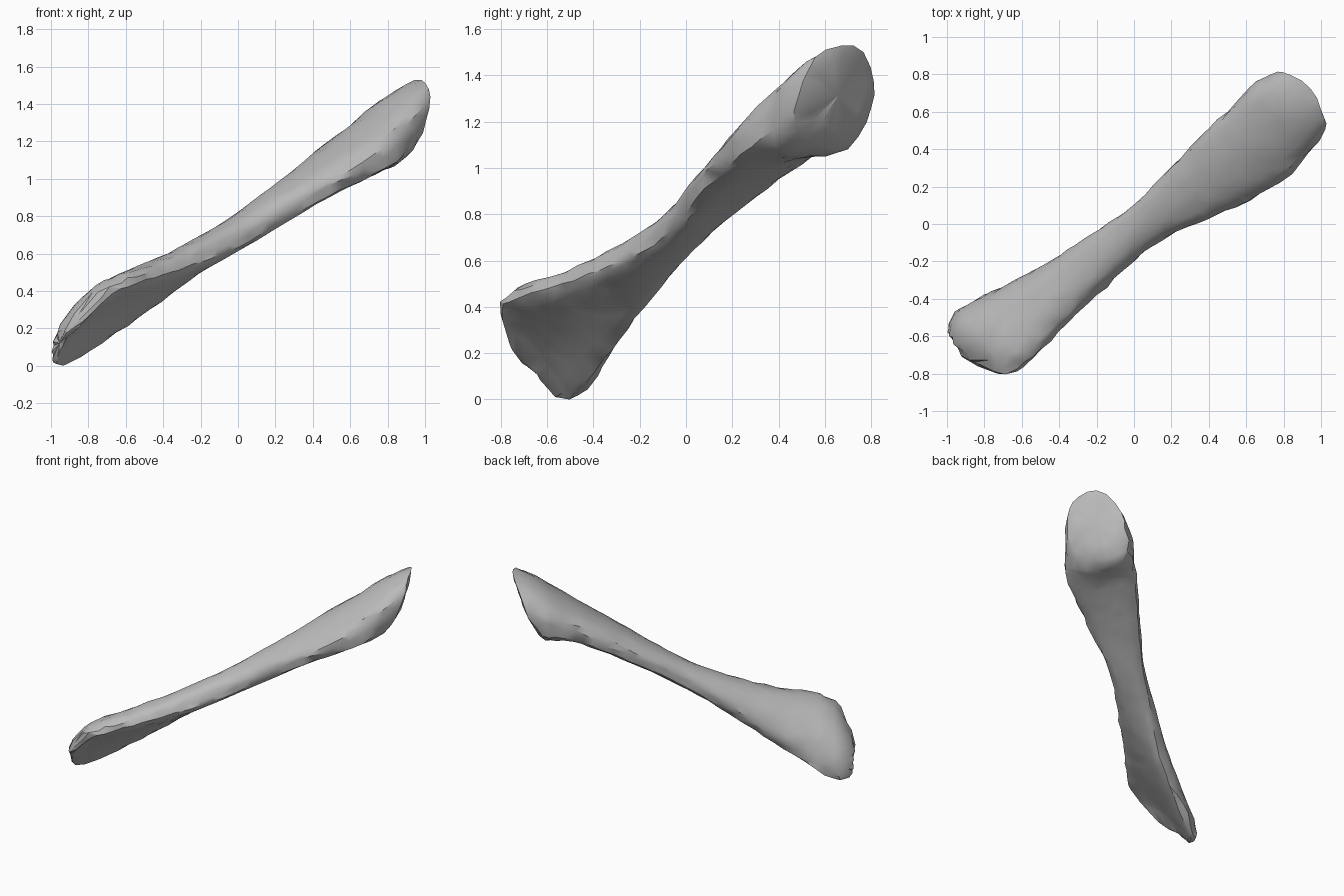
import bpy, bmesh, math, random
from mathutils import Vector

cube = bpy.data.objects.get("Cube")
if cube:
    bpy.data.objects.remove(cube)
random.seed(4)

# Shaft frame: along the bone, across it, and up out of it
ORIGIN = Vector((0, 0, 0.73))
ALONG = Vector((0.719, 0.526, 0.454)).normalized()
ACROSS = Vector((0.59, -0.807, 0)).normalized()
UP = ACROSS.cross(ALONG).normalized()
SIDES = 20

# Stations: distance, slant, centre across, centre up,
# half width, half thickness, tilt in degrees, bow
STATIONS = [
    (-1.29, 0.35, -0.05, -0.04, 0.1, 0.035, 42, 0.02),
    (-1.26, 0.4, -0.03, -0.02, 0.175, 0.055, 40, 0.04),
    (-1.19, 0.5, 0, 0.01, 0.255, 0.066, 40, 0.06),
    (-1.07, 0.45, 0.02, 0.015, 0.275, 0.074, 40, 0.06),
    (-0.8, 0.2, 0.04, 0.003, 0.22, 0.083, 38, 0.04),
    (-0.5, 0.1, 0.04, -0.013, 0.16, 0.087, 30, 0.02),
    (0, 0, 0.036, -0.018, 0.118, 0.082, -1, 0),
    (0.4, 0, 0.043, -0.004, 0.175, 0.085, -3, 0),
    (0.85, 0.3, 0.048, 0.003, 0.243, 0.113, -4, 0),
    (1.1, 0.9, 0.012, 0, 0.238, 0.157, 3, 0),
    (1.23, 1.15, 0, 0, 0.207, 0.152, 12, 0),
    (1.26, 1.15, 0, 0, 0.14, 0.105, 12, 0),
]


def blend(p, q, r, s, t):
    """Smooth curve from q to r, guided by the neighbours p and s."""
    return q + t / 2 * (r - p + t * (2 * p - 5 * q + 4 * r - s
                                     + t * (3 * (q - r) + s - p)))


def dense_stations():
    last = len(STATIONS) - 1
    for i in range(last):
        around = [STATIONS[min(max(i + k, 0), last)] for k in (-1, 0, 1, 2)]
        steps = max(1, round((around[2][0] - around[1][0]) / 0.075))
        for n in range(steps):
            yield [blend(*column, n / steps) for column in zip(*around)]
    yield STATIONS[-1]


def section(dist, slant, ca, cb, width, thick, tilt, bow):
    """One tilted ring, domed above and flat below, slightly weathered."""
    c, s = math.cos(math.radians(tilt)), math.sin(math.radians(tilt))
    ring = []
    for i in range(SIDES):
        ang = math.tau * (i + random.uniform(-0.2, 0.2)) / SIDES
        rise = math.sin(ang)
        rise = rise if rise > 0 else -abs(rise) ** 0.5
        x = width * math.cos(ang)
        y = thick * rise + bow * (0.5 - math.cos(ang) ** 2)
        a, b = ca + x * c - y * s, cb + x * s + y * c
        along = dist + slant * b + random.uniform(-0.012, 0.012)
        chip = 1 + random.uniform(-0.035, 0.035)
        ring.append(ORIGIN + ALONG * along + ACROSS * a * chip + UP * b * chip)
    return ring


# Loft the bone through its sections
bm = bmesh.new()
rings = [[bm.verts.new(p) for p in section(*st)] for st in dense_stations()]
for low, high in zip(rings, rings[1:]):
    for i in range(SIDES):
        j = (i + 1) % SIDES
        bm.faces.new((low[i], low[j], high[j], high[i]))

# Close both worn ends
for ring in (rings[0], rings[-1]):
    hub = bm.verts.new(sum((v.co for v in ring), Vector()) / SIDES)
    for i in range(SIDES):
        bm.faces.new((ring[i], ring[(i + 1) % SIDES], hub))
bmesh.ops.triangulate(bm, faces=bm.faces[:])
bmesh.ops.recalc_face_normals(bm, faces=bm.faces[:])

# Rest it on the ground
lowest = min(v.co.z for v in bm.verts)
bmesh.ops.translate(bm, verts=bm.verts[:], vec=(0, 0, -lowest))

mesh = bpy.data.meshes.new("bone")
bm.to_mesh(mesh)
bm.free()
bone = bpy.data.objects.new("bone", mesh)
bpy.context.collection.objects.link(bone)

# Plain grey surface
grey = bpy.data.materials.new("bone grey")
grey.use_nodes = True
colour = (0.5, 0.5, 0.5, 1)
grey.diffuse_color = colour
grey.node_tree.nodes["Principled BSDF"].inputs["Base Color"].default_value = colour
mesh.materials.append(grey)

bpy.ops.object.select_all(action='DESELECT')
bone.select_set(True)
bpy.context.view_layer.objects.active = bone
bpy.ops.object.shade_smooth_by_angle(angle=math.radians(30))
